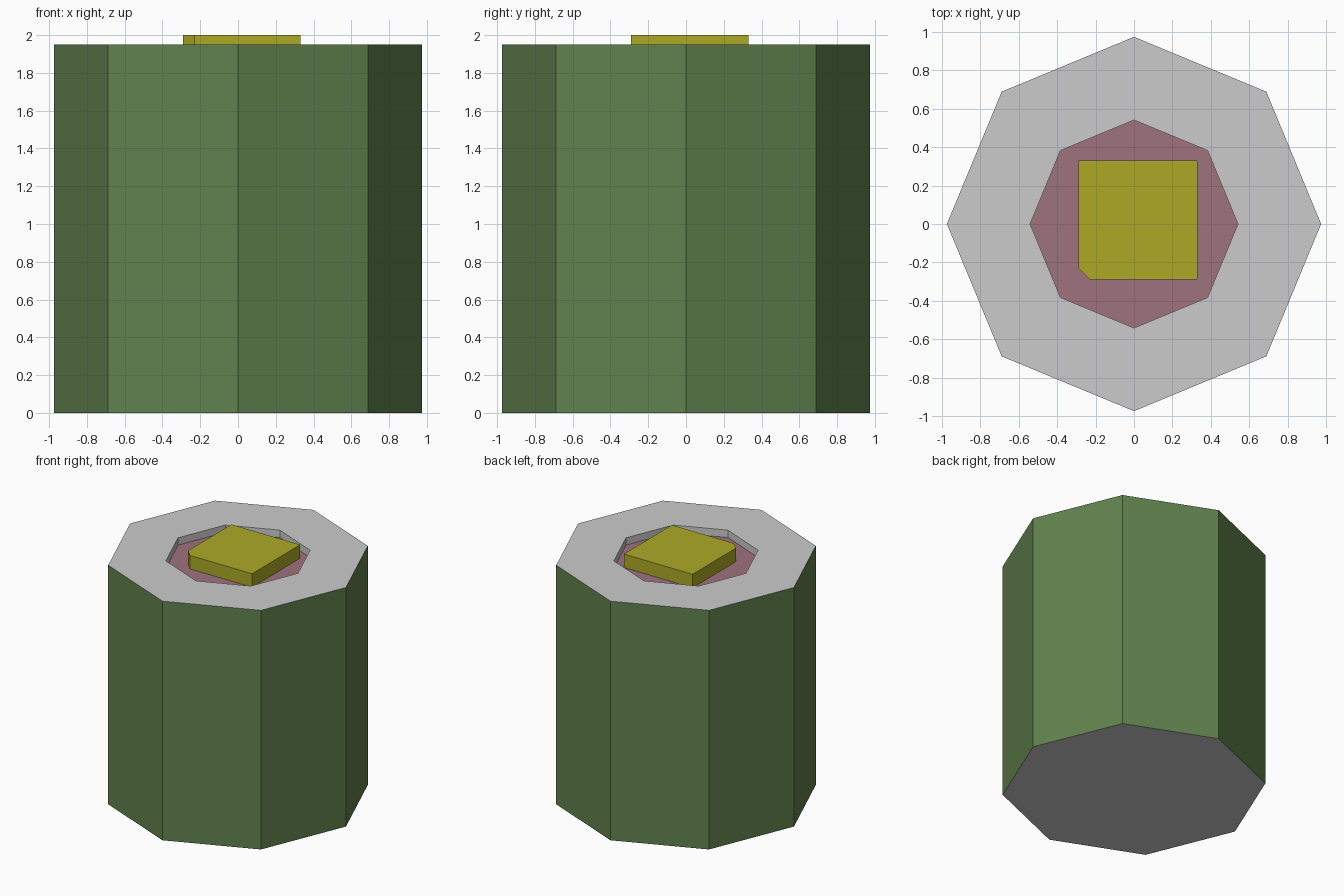
import bpy, bmesh, math

if "Cube" in bpy.data.objects:
    bpy.data.objects.remove(bpy.data.objects["Cube"])

SIDES = 8
OUTER_R, INNER_R = 0.974, 0.541
TOP, FLOOR, PEAK = 1.95, 1.89, 2.0


def material(name, rgb):
    m = bpy.data.materials.new(name)
    m.diffuse_color = (*rgb, 1)
    m.use_nodes = True
    m.node_tree.nodes["Principled BSDF"].inputs["Base Color"].default_value = m.diffuse_color
    return m


def finish(bm, name, mats):
    mesh = bpy.data.meshes.new(name)
    bm.to_mesh(mesh)
    bm.free()
    for m in mats:
        mesh.materials.append(m)
    obj = bpy.data.objects.new(name, mesh)
    bpy.context.collection.objects.link(obj)
    return obj


def ring(bm, r, z):
    return [bm.verts.new((r * math.cos(i * math.tau / SIDES),
                          r * math.sin(i * math.tau / SIDES), z))
            for i in range(SIDES)]


grey = material("grey", (0.8, 0.8, 0.8))
green = material("green", (0.121, 0.224, 0.077))
mauve = material("mauve", (0.337, 0.17, 0.21))
dark_grey = material("dark_grey", (0.54, 0.54, 0.54))
yellow = material("yellow", (0.413, 0.40, 0.019))

# Octagonal body: dark base, green sides, grey rim, recess wall and mauve floor
bm = bmesh.new()
rings = [ring(bm, OUTER_R, 0), ring(bm, OUTER_R, TOP),
         ring(bm, INNER_R, TOP), ring(bm, INNER_R, FLOOR)]
bm.faces.new(rings[0][::-1]).material_index = 3
bm.faces.new(rings[-1]).material_index = 2
for level, (low, high) in enumerate(zip(rings, rings[1:])):
    for i in range(SIDES):
        j = (i + 1) % SIDES
        f = bm.faces.new((low[i], low[j], high[j], high[i]))
        f.material_index = 1 if level == 0 else 0
finish(bm, "octagonal_body", [grey, green, mauve, dark_grey])

# Square block in the recess with one clipped corner
bm = bmesh.new()
outline = [(-0.23, -0.29), (0.33, -0.29), (0.33, 0.33), (-0.29, 0.33), (-0.29, -0.23)]
bottom = [bm.verts.new((x, y, FLOOR)) for x, y in outline]
top = [bm.verts.new((x, y, PEAK)) for x, y in outline]
bm.faces.new(bottom[::-1])
bm.faces.new(top)
for i in range(len(outline)):
    j = (i + 1) % len(outline)
    bm.faces.new((bottom[i], bottom[j], top[j], top[i]))
finish(bm, "center_block", [yellow])
